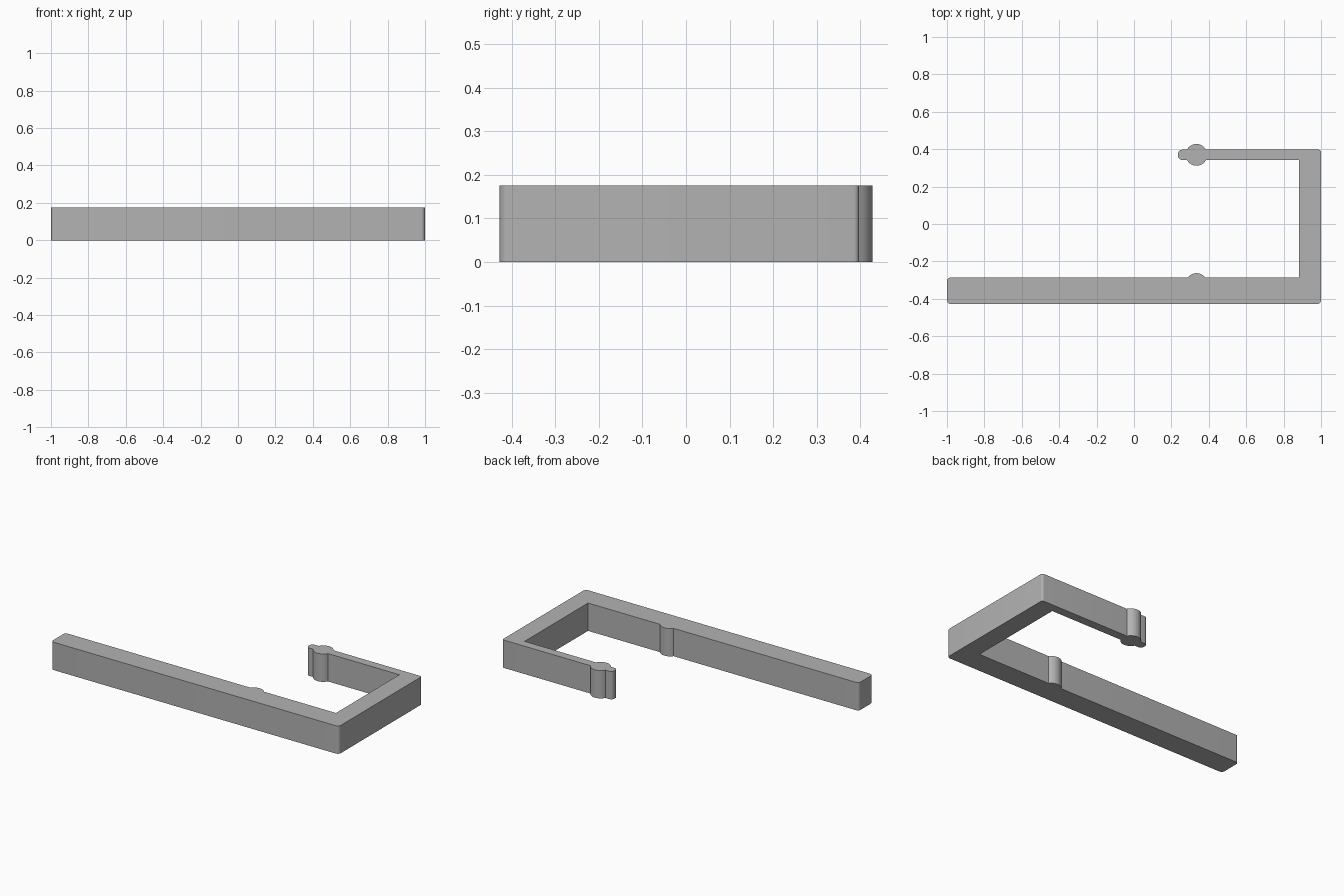
import bpy
import bmesh
import math
from mathutils import Vector

HEIGHT = 0.175
BULGE_R = 0.058
BULGE_X = 0.334
ARM_Y = 0.37        # centre line of the thin arm
REST_Y = -0.321     # centre of the bump on the long bar
INNER_Y = -0.287    # inner face of the long bar

cube = bpy.data.objects.get("Cube")
if cube:
    bpy.data.objects.remove(cube, do_unlink=True)

grey = bpy.data.materials.new("plain grey")
grey.use_nodes = True
colour = (0.45, 0.45, 0.45, 1)
grey.diffuse_color = colour
grey.node_tree.nodes["Principled BSDF"].inputs["Base Color"].default_value = colour


def fillet(points, i, r, steps=8):
    """Round corner i of a closed right-angled outline."""
    p = Vector(points[i][:2])
    a = (Vector(points[i - 1][:2]) - p).normalized()
    b = (Vector(points[(i + 1) % len(points)][:2]) - p).normalized()
    centre = p + (a + b) * r
    turns = [math.pi / 2 * k / steps for k in range(steps + 1)]
    return [centre - b * r * math.cos(t) - a * r * math.sin(t) for t in turns]


def bulge(cy, face_y, side, steps=20):
    """Arc standing out of a straight face; side is +1 for up, -1 for down."""
    start = math.asin((face_y - cy) * side / BULGE_R)
    arc = []
    for k in range(steps + 1):
        t = start + (math.pi - 2 * start) * k / steps
        arc.append(Vector((BULGE_X + side * BULGE_R * math.cos(t),
                           cy + side * BULGE_R * math.sin(t))))
    return arc


# Outline corners, anticlockwise: x, y, corner radius
top, low = ARM_Y + 0.027, ARM_Y - 0.027
corners = [
    (-1, -0.428, 0.022), (1, -0.428, 0.022), (1, top, 0.012),
    (0.235, top, 0.022), (0.235, low, 0.022), (0.882, low, 0),
    (0.882, INNER_Y, 0), (-1, INNER_Y, 0.018),
]
# Bulges follow the corner they are keyed to
bulges = {2: (ARM_Y, top, 1), 4: (ARM_Y, low, -1), 6: (REST_Y, INNER_Y, 1)}

outline = []
for i, (x, y, r) in enumerate(corners):
    outline += fillet(corners, i, r) if r else [Vector((x, y))]
    if i in bulges:
        outline += bulge(*bulges[i])

# Extrude the outline into the solid clip
bm = bmesh.new()
base = bm.faces.new([bm.verts.new((p.x, p.y, 0)) for p in outline])
lifted = bmesh.ops.extrude_face_region(bm, geom=[base], use_keep_orig=True)
bmesh.ops.translate(bm, vec=(0, 0, HEIGHT),
                    verts=[g for g in lifted["geom"] if isinstance(g, bmesh.types.BMVert)])
bmesh.ops.recalc_face_normals(bm, faces=bm.faces)
mesh = bpy.data.meshes.new("hook_clip")
bm.to_mesh(mesh)
bm.free()
mesh.materials.append(grey)
clip = bpy.data.objects.new("hook_clip", mesh)
bpy.context.collection.objects.link(clip)

# Smooth the round corners, keep the rims and junctions sharp
bpy.ops.object.select_all(action="DESELECT")
clip.select_set(True)
bpy.context.view_layer.objects.active = clip
bpy.ops.object.shade_smooth_by_angle(angle=math.radians(25))
